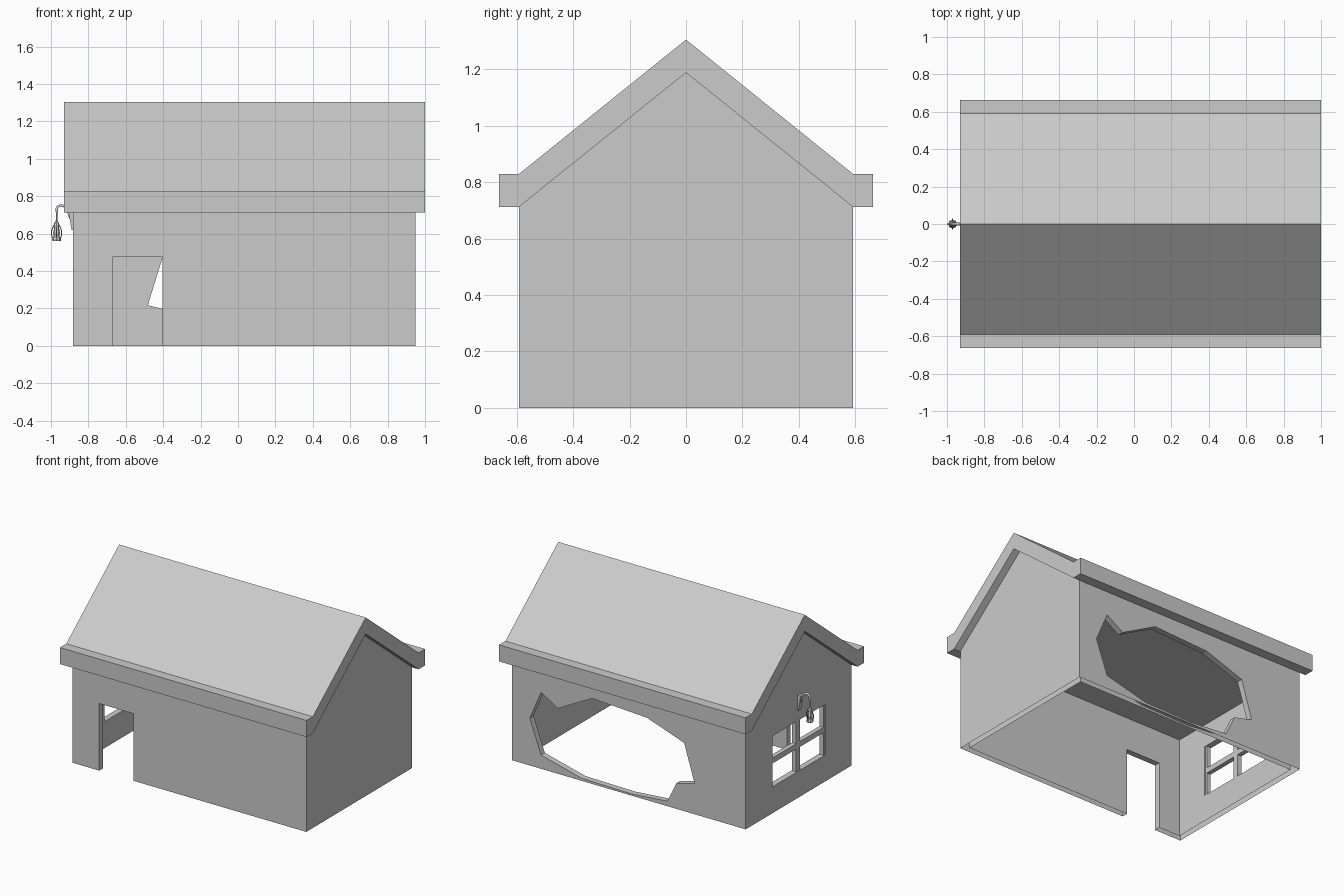
import bpy, bmesh, math

if "Cube" in bpy.data.objects:
    bpy.data.objects.remove(bpy.data.objects["Cube"])


def make_object(name, bm):
    bmesh.ops.recalc_face_normals(bm, faces=bm.faces[:])
    mesh = bpy.data.meshes.new(name)
    bm.to_mesh(mesh)
    bm.free()
    ob = bpy.data.objects.new(name, mesh)
    bpy.context.collection.objects.link(ob)
    return ob


def prism(name, profile, axis, a, b):
    """Extrude a 2D profile along x (profile y,z) or y (profile x,z)."""
    bm = bmesh.new()
    place = (lambda p: (a, p[0], p[1])) if axis == 'x' else (lambda p: (p[0], a, p[1]))
    face = bm.faces.new([bm.verts.new(place(p)) for p in profile])
    ext = bmesh.ops.extrude_face_region(bm, geom=[face])
    verts = [g for g in ext['geom'] if isinstance(g, bmesh.types.BMVert)]
    d = b - a
    bmesh.ops.translate(bm, verts=verts, vec=(d, 0, 0) if axis == 'x' else (0, d, 0))
    return make_object(name, bm)


def box(name, x0, x1, y0, y1, z0, z1):
    return prism(name, [(y0, z0), (y1, z0), (y1, z1), (y0, z1)], 'x', x0, x1)


def cut(target, cutter):
    mod = target.modifiers.new("cut", 'BOOLEAN')
    mod.operation = 'DIFFERENCE'
    mod.solver = 'EXACT'
    mod.object = cutter
    bpy.context.view_layer.update()
    dg = bpy.context.evaluated_depsgraph_get()
    mesh = bpy.data.meshes.new_from_object(target.evaluated_get(dg))
    target.modifiers.clear()
    target.data = mesh
    bpy.data.objects.remove(cutter)


def remove_faces(ob, test, split_x=()):
    """Delete hidden or open faces, optionally splitting the mesh at x first."""
    bm = bmesh.new()
    bm.from_mesh(ob.data)
    for x in split_x:
        bmesh.ops.bisect_plane(bm, geom=bm.verts[:] + bm.edges[:] + bm.faces[:],
                               plane_co=(x, 0, 0), plane_no=(1, 0, 0))
    bm.normal_update()
    bmesh.ops.delete(bm, geom=[f for f in bm.faces if test(f)], context='FACES')
    bm.to_mesh(ob.data)
    bm.free()


def tube(name, points, radius):
    cu = bpy.data.curves.new(name, 'CURVE')
    cu.dimensions = '3D'
    cu.bevel_depth = radius
    cu.bevel_resolution = 1
    cu.use_fill_caps = True
    sp = cu.splines.new('POLY')
    sp.points.add(len(points) - 1)
    for p, co in zip(sp.points, points):
        p.co = (*co, 1)
    ob = bpy.data.objects.new(name, cu)
    bpy.context.collection.objects.link(ob)
    return ob


def lathe(name, profile, x, sides=8):
    bm = bmesh.new()
    rings = []
    for r, z in profile:
        rings.append([bm.verts.new((x + r * math.cos(2 * math.pi * i / sides),
                                    r * math.sin(2 * math.pi * i / sides), z))
                      for i in range(sides)])
    for lo, hi in zip(rings, rings[1:]):
        for i in range(sides):
            j = (i + 1) % sides
            bm.faces.new((lo[i], lo[j], hi[j], hi[i]))
    bm.faces.new(rings[0])
    bm.faces.new(rings[-1])
    return make_object(name, bm)


X0, X1, W, EAVE, T = -0.882, 0.949, 0.592, 0.712, 0.042

# Walls: gabled block, hollowed from below
walls = prism("walls", [(-W, 0), (W, 0), (W, EAVE), (0, 1.188), (-W, EAVE)], 'x', X0, X1)
cut(walls, box("room_cutter", X0 + T, X1 - T, -W + T, W - T, -0.2, 0.706))
# Doorway in the front wall
cut(walls, box("door_cutter", -0.672, -0.404, -0.8, -0.45, -0.1, 0.475))
# Window opening in the left wall
cut(walls, box("window_cutter", -1.1, -0.78, -0.30, 0.30, 0.187, 0.546))
# Ragged breach in the back wall
breach = [(.72, .542), (.59, .462), (.32, .605), (-.11, .583), (-.40, .483), (-.482, .217),
          (-.34, .182), (-.27, .036), (.01, .012), (.40, .018), (.72, .097), (.808, .336)]
cut(walls, prism("breach_cutter", breach, 'y', 0.45, 0.8))
# Wall shells are open along the ground and under the roof
remove_faces(walls, lambda f: all(v.co.z < 0.001 for v in f.verts)
             or (f.normal.z > 0.3 and f.calc_center_median().z > 0.8))

# Roof: thick slab with flat eaves; its underside only shows at the gable overhangs
half = [(0.592, 0.829), (0.662, 0.829), (0.662, EAVE), (0.592, EAVE)]
profile = [(0, 1.305)] + half + [(0, 1.188)] + [(-y, z) for y, z in reversed(half)]
roof = prism("roof", profile, 'x', -0.93, 1.0)
remove_faces(roof, lambda f: -0.95 < f.normal.z < -0.3
             and X0 < f.calc_center_median().x < X1, split_x=(X0, X1))

# Window frame and cross bars
wx0, wx1 = X0 + 0.005, X0 + T - 0.005
box("window_mullion", wx0, wx1, -0.02, 0.02, 0.187, 0.546)
box("window_crossbar", wx0, wx1, -0.30, 0.30, 0.348, 0.386)
for s, side in ((-1, "right"), (1, "left")):
    box("window_jamb_" + side, wx0, wx1, *sorted((s * 0.285, s * 0.30)), 0.187, 0.546)

# Lamp bracket: tapered wall plate and hooked arm
prism("lamp_wall_plate", [(X0, 0.62), (-0.89, 0.62), (-0.908, 0.73), (X0, 0.73)], 'y', -0.015, 0.015)
LX = -0.97
hook = [(-0.895, 0.68), (-0.91, 0.725), (-0.925, 0.745), (-0.945, 0.752),
        (-0.962, 0.746), (LX, 0.73), (LX, 0.715)]
tube("lamp_arm", [(x, 0, z) for x, z in hook], 0.008)
tube("lamp_hanger", [(LX, 0, 0.72), (LX, 0, 0.65)], 0.004)

# Lantern: base, glass, cap and guard wires
lathe("lantern_base", [(.022, .56), (.024, .57), (.018, .584)], LX)
lathe("lantern_glass", [(.013, .58), (.018, .605), (.011, .642)], LX)
lathe("lantern_cap", [(.017, .638), (.013, .655), (.005, .67)], LX)
for i in range(4):
    a = math.pi / 2 * i
    wire = [(.020, .575), (.027, .592), (.027, .615), (.015, .645)]
    tube("lantern_guard_%d" % (i + 1),
         [(LX + r * math.cos(a), r * math.sin(a), z) for r, z in wire], 0.003)
